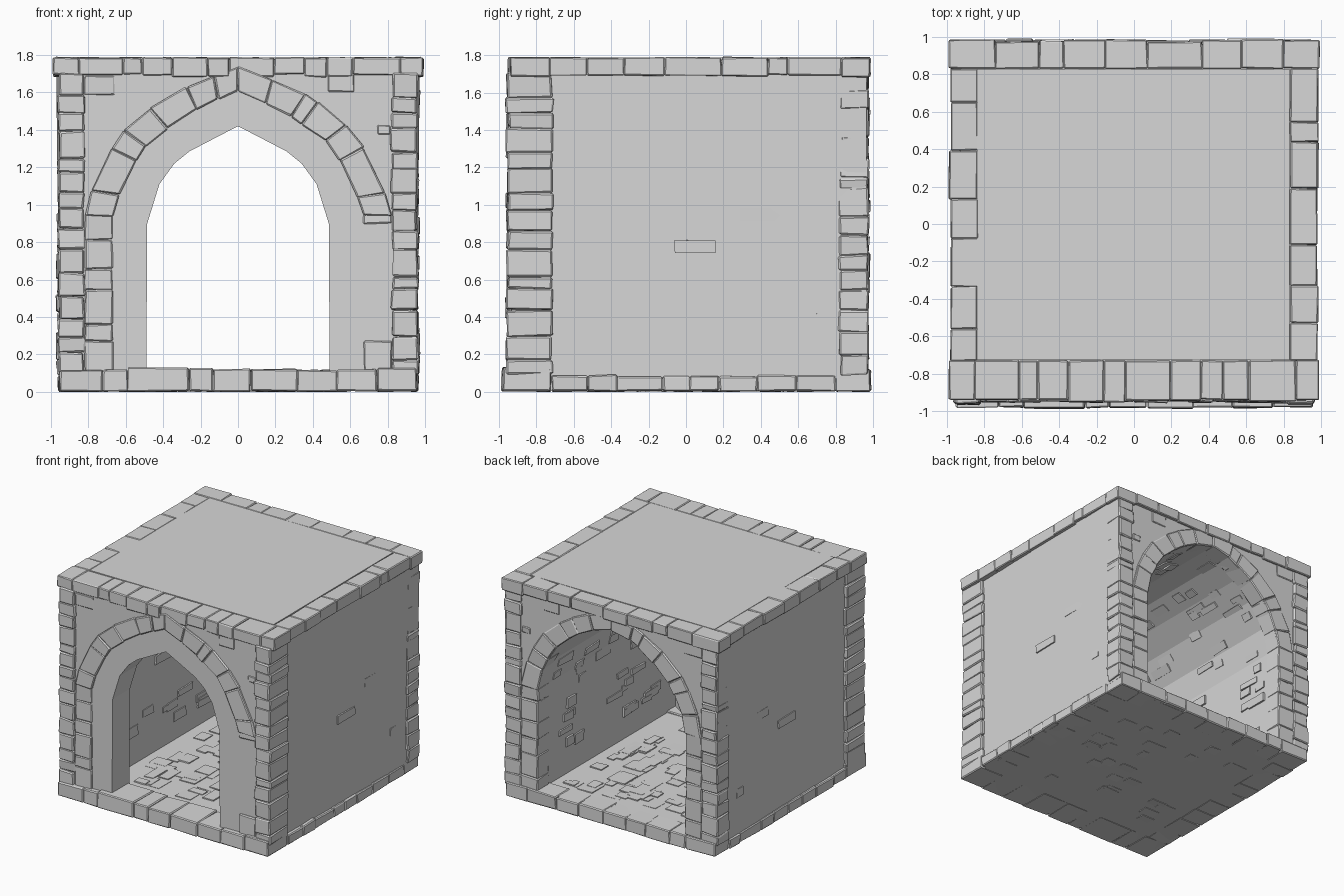
import bpy, bmesh, random
from mathutils import Vector

random.seed(7)
if "Cube" in bpy.data.objects:
    bpy.data.objects.remove(bpy.data.objects["Cube"], do_unlink=True)

stone_mat = bpy.data.materials.new("grey stone")
stone_mat.use_nodes = True
GREY = (0.68, 0.68, 0.68, 1)
stone_mat.diffuse_color = GREY
stone_mat.node_tree.nodes["Principled BSDF"].inputs["Base Color"].default_value = GREY
stone_mat.node_tree.nodes["Principled BSDF"].inputs["Roughness"].default_value = 0.9

# Half profiles of the arches, from foot to apex (x, z)
OUTER = [(.82, .1), (.82, .94), (.75, 1.19), (.6, 1.41), (.39, 1.58), (0, 1.74)]
INNER = [(.67, .1), (.67, .94), (.61, 1.14), (.47, 1.34), (.24, 1.5), (0, 1.61)]
DOOR = [(.49, .1), (.485, .9), (.42, 1.11), (.34, 1.22), (.26, 1.285), (0, 1.42)]
# Softer curve of the vault and the rear arch
BACK_OUTER = [(.82, .1), (.82, .94), (.76, 1.2), (.62, 1.42), (.42, 1.59), (.2, 1.69), (0, 1.735)]
VAULT = [(.67, .1), (.67, .94), (.62, 1.15), (.49, 1.35), (.33, 1.48), (.16, 1.57), (0, 1.61)]


def full(half):
    """Mirror a half arch into a path from right foot to left foot."""
    return half + [(-x, z) for x, z in reversed(half[:-1])]


def jitter(bm, amount):
    for v in bm.verts:
        v.co += Vector([random.uniform(-amount, amount) for _ in range(3)])


def finish(name, bm, bevel=0.0, rough=0.0):
    """Weather the stones, then turn the mesh into an object."""
    jitter(bm, rough)
    if bevel:
        bmesh.ops.bevel(bm, geom=bm.edges[:], offset=bevel, segments=1,
                        profile=0.5, affect='EDGES', clamp_overlap=True)
        jitter(bm, rough * 0.4)
    bmesh.ops.recalc_face_normals(bm, faces=bm.faces[:])
    mesh = bpy.data.meshes.new(name)
    bm.to_mesh(mesh)
    bm.free()
    mesh.materials.append(stone_mat)
    obj = bpy.data.objects.new(name, mesh)
    bpy.context.collection.objects.link(obj)


def prism(bm, a, b):
    """Solid between two matching loops of points."""
    va, vb = [bm.verts.new(p) for p in a], [bm.verts.new(p) for p in b]
    bm.faces.new(va)
    bm.faces.new(vb[::-1])
    for i in range(len(va)):
        j = (i + 1) % len(va)
        bm.faces.new((va[i], vb[i], vb[j], va[j]))


def extrude_y(bm, outline, y0, y1):
    prism(bm, [(x, y0, z) for x, z in outline], [(x, y1, z) for x, z in outline])


def box(bm, x0, x1, y0, y1, z0, z1):
    extrude_y(bm, [(x0, z0), (x1, z0), (x1, z1), (x0, z1)], y0, y1)


def courses(a, b, size):
    """Split a length into uneven stones."""
    n = max(1, round((b - a) / size))
    step = (b - a) / n
    cuts = [a] + [a + step * (i + random.uniform(-.3, .3)) for i in range(1, n)] + [b]
    return list(zip(cuts, cuts[1:]))


def wobble(value, amount=.012):
    return value + random.uniform(-amount, amount)


def point_on(path, t):
    """Point and tangent at fraction t of a polyline."""
    pts = [Vector(p) for p in path]
    lengths = [(q - p).length for p, q in zip(pts, pts[1:])]
    d = t * sum(lengths)
    for p, q, l in zip(pts, pts[1:], lengths):
        if d <= l:
            return p.lerp(q, d / l), (q - p).normalized()
        d -= l
    return pts[-1], (pts[-1] - pts[-2]).normalized()


# Main body with the vaulted passage cut through
bm = bmesh.new()
shell = [(-.925, .05), (-.925, 1.775), (.925, 1.775), (.925, .05)]
extrude_y(bm, shell + full([(.675, .05)] + VAULT[1:]), -.932, .957)
finish("vaulted_body", bm)

# Side wall faces, recessed at the front and swelling towards the upper back
bm = bmesh.new()
for side in (-1, 1):
    prism(bm, [(side * .9, y, z) for y, z in ((-.73, .07), (.965, .07), (.965, 1.75), (-.73, 1.75))],
          [(side * x, y, z) for x, y, z in ((.932, -.73, .07), (.952, .965, .07),
                                            (.972, .965, 1.75), (.936, -.73, 1.75))])
finish("side_walls", bm)

# Front wall with the smaller doorway, splayed at the back
bm = bmesh.new()
rim = full([(.7, .08)] + [(x * 1.03, z + .02) for x, z in INNER[1:]])
door = full(DOOR)
loops = [[bm.verts.new((x, y, z)) for x, z in path]
         for path, y in ((rim, -.935), (door, -.935), (door, -.71), (rim, -.84))]
for a, b in zip(loops, loops[1:]):
    for i in range(len(rim) - 1):
        bm.faces.new((a[i], a[i + 1], b[i + 1], b[i]))
finish("doorway_wall", bm)

# Floor slab
bm = bmesh.new()
box(bm, -.92, .92, -.95, .95, .004, .108)
finish("floor_slab", bm)

# Stone rings around both arch mouths
for name, inn, out, y0, y1 in (("front_arch_ring", INNER[1:], OUTER[1:], -.95, -.8),
                               ("back_arch_ring", VAULT[1:], BACK_OUTER[1:], .82, .972)):
    bm = bmesh.new()
    for side in (-1, 1):
        for t0, t1 in courses(0, 1, .142):
            corners = [point_on(inn, t0)[0], point_on(out, t0)[0],
                       point_on(out, t1)[0], point_on(inn, t1)[0]]
            extrude_y(bm, [(side * p.x, p.y) for p in corners],
                      wobble(y0, .005), wobble(y1, .006))
    finish(name, bm, .007, .004)

# Jamb stones below the rings
bm = bmesh.new()
for side in (-1, 1):
    for y0, y1 in ((-.947, -.8), (.82, .97)):
        plain = side > 0 and y0 < 0
        rows = [(.11, .27), (.9, .96)] if plain else courses(.11, .95, .135)
        for z0, z1 in rows:
            xs = sorted((side * wobble(.67, .004), side * .82))
            box(bm, *xs, wobble(y0, .006), wobble(y1, .006), z0, z1)
finish("jamb_stones", bm, .007, .004)

# Corner quoins
bm = bmesh.new()
for side in (-1, 1):
    for y0, y1, reach in ((-.957, -.715, .96), (.82, .978, .966)):
        for z0, z1 in courses(.09, 1.7, .105):
            xs = sorted((side * wobble(.822, .006), side * wobble(reach, .007)))
            box(bm, *xs, wobble(y0, .008), wobble(y1, .006), z0, z1)
finish("corner_quoins", bm, .008, .005)

# Rim of stones around the roof edge
bm = bmesh.new()
for a, b in courses(-.99, .99, .17):
    box(bm, a, b, wobble(-.945, .008), -.73, wobble(1.69), wobble(1.787, .002))
for a, b in courses(-.99, .99, .22):
    box(bm, a, b, .83, wobble(.982, .008), wobble(1.69), wobble(1.787, .002))
for side in (-1, 1):
    for a, b in courses(-.73, .83, .22):
        xs = sorted((side * .835, side * wobble(.984, .006)))
        box(bm, *xs, a, b, wobble(1.69, .006), wobble(1.787, .002))
finish("roof_rim_stones", bm, .006, .003)

# Roof panel
bm = bmesh.new()
box(bm, -.838, .832, -.728, .828, 1.7, 1.787)
finish("roof_panel", bm)

# Base course around the footprint
bm = bmesh.new()
for a, b in courses(-.955, .955, .22):
    box(bm, a, b, wobble(-.985, .008), -.72, .003, wobble(.122, .008))
for a, b in courses(-.95, .95, .22):
    box(bm, a, b, .8, wobble(.984, .008), .003, wobble(.11, .006))
for side in (-1, 1):
    for a, b in courses(-.72, .8, .2):
        xs = sorted((side * .75, side * wobble(.96, .006)))
        box(bm, *xs, a, b, .003, wobble(.085, .004))
finish("base_course", bm, .007, .004)

# Scattered stones standing out of the passage walls and vault
bm = bmesh.new()
tunnel = full(VAULT)
for _ in range(100):
    p, t = point_on(tunnel, random.uniform(.04, .96))
    n = Vector((-t.y, t.x))
    if n.dot(Vector((0, .9)) - p) < 0:
        n = -n
    h, y, w = random.uniform(.02, .04), random.uniform(-.6, .75), random.uniform(.04, .1)
    d = random.uniform(.004, .014)
    quad = [p - t * h - n * .03, p + t * h - n * .03, p + t * h + n * d, p - t * h + n * d]
    extrude_y(bm, quad, y - w, y + w)
finish("passage_wall_stones", bm, 0, .004)

# Worn paving stones on the floor
bm = bmesh.new()
for _ in range(90):
    x, y = random.uniform(-.55, .55), random.uniform(-.62, .72)
    w, d = random.uniform(.03, .08), random.uniform(.03, .09)
    box(bm, x - w, x + w, y - d, y + d, .09, random.uniform(.11, .117))
finish("paving_stones", bm, 0, .003)

# Shallow seams of stone showing through the side walls and the underside
bm = bmesh.new()
for side in (-1, 1):
    for y, z, w in ((.55, .95, .26), (.05, .78, .11), (.66, .42, .04)):
        xs = sorted((side * .9, side * .953))
        box(bm, *xs, y - w, y + w, z - .035, z + .03)
for _ in range(25):
    x, y = random.uniform(-.6, .6), random.uniform(-.6, .65)
    w = random.uniform(.03, .09)
    box(bm, x - w, x + w, y - .04, y + .04, .001, .03)
finish("loose_wall_stones", bm, 0, .003)

# Small stones set in the spandrels above the arches
bm = bmesh.new()
for x, z, w, h in ((-.74, 1.64, .08, .05), (.78, 1.4, .035, .025), (.55, 1.65, .07, .045)):
    for y0, y1 in ((-.938, -.85), (.9, .964)):
        box(bm, x - w, x + w, y0, y1, z - h, z + h)
finish("spandrel_stones", bm, .005, .003)
